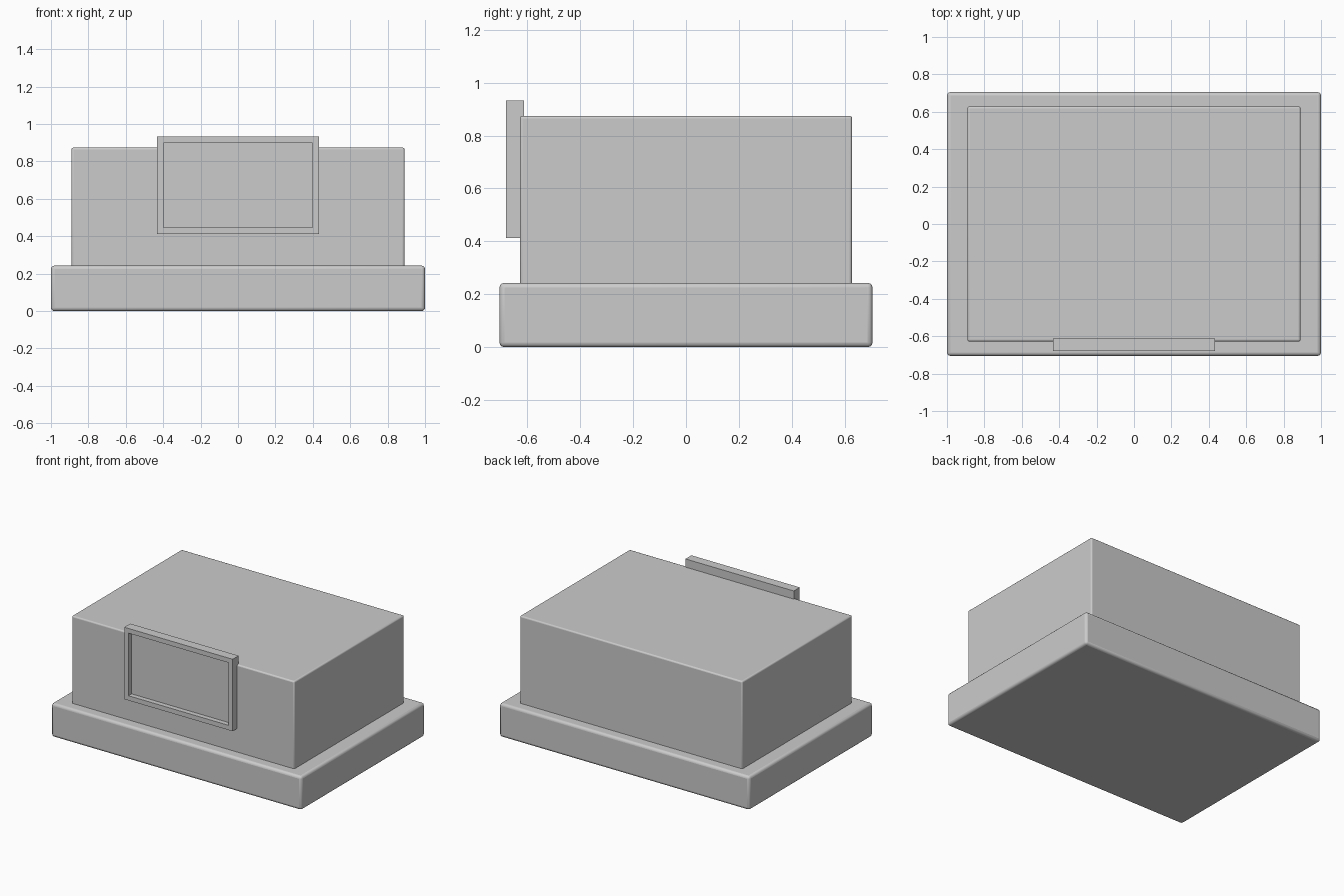
import bpy, bmesh

if "Cube" in bpy.data.objects:
    bpy.data.objects.remove(bpy.data.objects["Cube"])


def box(name, lo, hi, bevel=0.0):
    """Axis-aligned box between two corners, with optional rounded edges."""
    bm = bmesh.new()
    bmesh.ops.create_cube(bm, size=1)
    for v in bm.verts:
        v.co = [(a + b) / 2 + c * (b - a) for a, b, c in zip(lo, hi, v.co)]
    mesh = bpy.data.meshes.new(name)
    bm.to_mesh(mesh)
    bm.free()
    obj = bpy.data.objects.new(name, mesh)
    bpy.context.collection.objects.link(obj)
    if bevel:
        mod = obj.modifiers.new("rounded_edges", 'BEVEL')
        mod.width = bevel
        mod.segments = 3
        bpy.context.view_layer.objects.active = obj
        obj.select_set(True)
        bpy.ops.object.shade_smooth_by_angle()
        obj.select_set(False)
    return obj


# wide plinth and main block
box("base", (-1, -0.705, 0), (1, 0.705, 0.243), 0.018)
box("body", (-0.89, -0.628, 0.23), (0.89, 0.628, 0.874), 0.01)

# front plate: inset and recess the front face to leave a raised rim
plate = box("framed_plate", (-0.433, -0.68, 0.413), (0.433, -0.612, 0.933))
bm = bmesh.new()
bm.from_mesh(plate.data)
bm.normal_update()
front = [f for f in bm.faces if f.normal.y < -0.9]
bmesh.ops.inset_region(bm, faces=front, thickness=0.034, use_even_offset=True)
rim = bmesh.ops.extrude_discrete_faces(bm, faces=front)
bm.free()

bm = bmesh.new()
bm.from_mesh(plate.data)
bm.normal_update()
front = [f for f in bm.faces if f.normal.y < -0.9]
bmesh.ops.inset_region(bm, faces=front, thickness=0.034, use_even_offset=True)
# second inset of zero width forms the recess walls
bmesh.ops.inset_region(bm, faces=front, thickness=0.0, depth=-0.036)
bm.to_mesh(plate.data)
bm.free()
